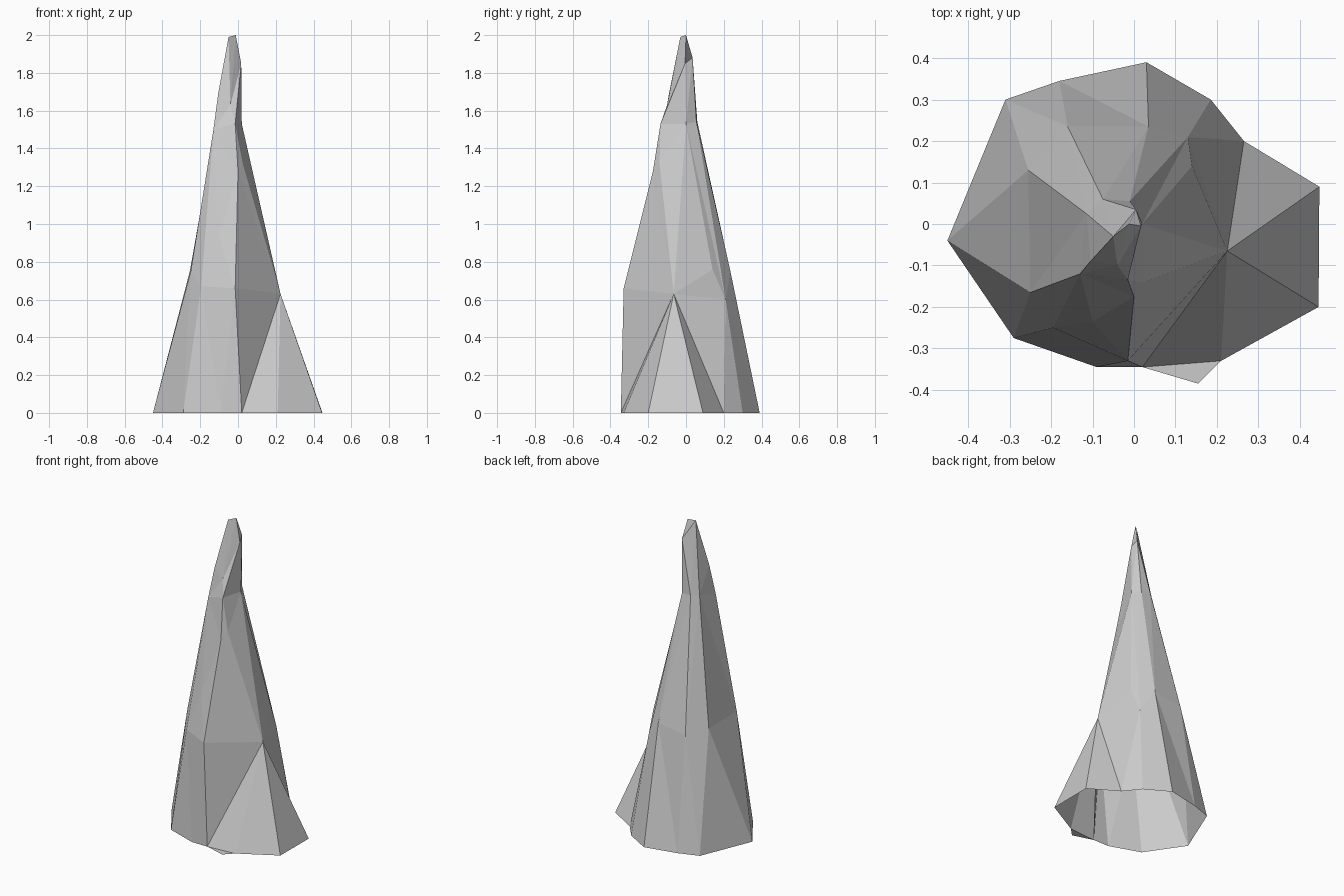
import bpy, bmesh

if "Cube" in bpy.data.objects:
    bpy.data.objects.remove(bpy.data.objects["Cube"])

bm = bmesh.new()


def ring(*pts):
    return [bm.verts.new(p) for p in pts]


def tri(*v):
    if len(set(v)) == len(v):
        bm.faces.new(v)


def stitch(lo, hi, steps):
    """Zip two rings: 'a' advances the lower ring, 'b' the upper one."""
    i = j = 0
    for s in steps:
        if s == 'a':
            tri(lo[i], lo[i + 1], hi[j])
            i += 1
        else:
            tri(lo[i], hi[j + 1], hi[j])
            j += 1


# Irregular cross-sections, counter-clockwise from the left side
base = ring(*[(x, y, 0) for x, y in (
    (-.45, -.04), (-.29, -.275), (-.09, -.345), (.02, -.345), (.21, -.33), (.445, -.20),
    (.447, .09), (.265, .20), (.185, .30), (.03, .39), (-.18, .345), (-.31, .30))])
mid = ring((-.255, .13, .75), (-.25, -.165, .75), (-.195, -.25, .67), (-.015, -.33, .66),
           (.225, -.065, .63), (.13, .21, .60), (.035, .235, .75), (-.16, .235, .72))
front_dent, right_ridge = ring((-.10, -.235, .92), (.14, .14, .76))
upper = ring((-.115, .025, 1.54), (-.13, -.12, 1.5), (0, -.175, 1.28), (.025, -.14, 1.32),
             (.02, 0, 1.53), (-.01, .055, 1.54), (-.075, .06, 1.54))
notch = ring((-.105, -.09, 1.69), (-.04, -.10, 1.63), (-.015, -.135, 1.53))
tip = ring((-.05, -.03, 1.99), (-.012, 0, 2.0), (.017, -.005, 1.85), (.005, .035, 1.88))

# Flared foot
stitch(base + base[:1], mid + mid[:1], "babababaaaabaabababa")
tri(mid[4], mid[5], right_ridge)
tri(mid[2], mid[3], front_dent)

# Shaft
shaft = mid[:3] + [front_dent] + mid[3:5] + [right_ridge] + mid[5:] + mid[:1]
stitch(shaft, upper + upper[:1], "abaabaabbaabababa")

# Chipped front shoulder and tip
shoulder = [upper[0]] + notch + upper[4:]
stitch(upper[:5], shoulder[:5], "abbbaaab")
stitch(shoulder + shoulder[:1], tip + tip[:1], "aabbaabaaba")
bm.faces.new(tip)

# Flat flake at the foot
flake = bm.verts.new((.155, -.385, 0))
tri(base[3], flake, base[4])

mesh = bpy.data.meshes.new("rock_spire")
bm.to_mesh(mesh)
bm.free()
bpy.context.collection.objects.link(bpy.data.objects.new("rock_spire", mesh))
